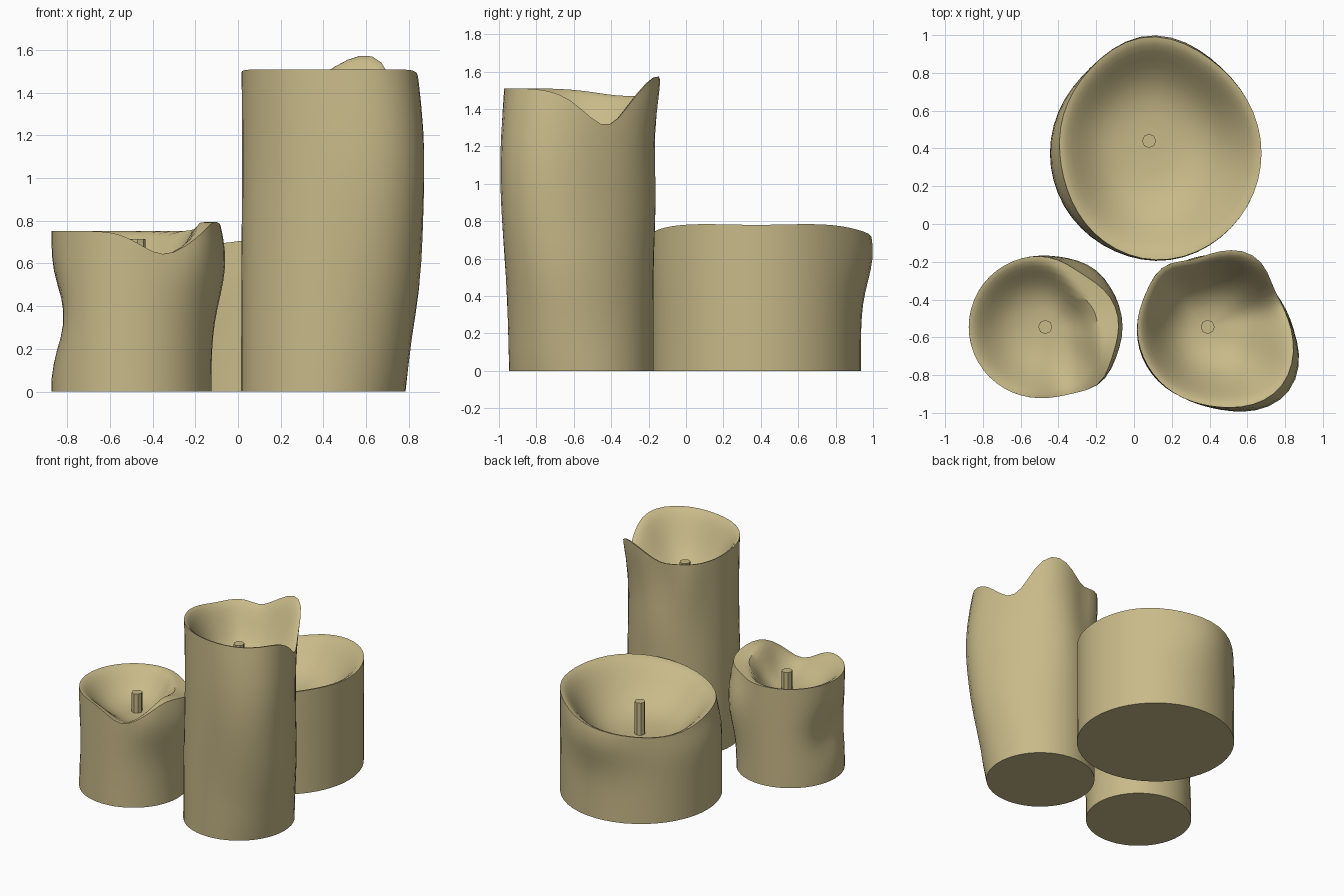
import bpy, bmesh, math
from mathutils import Vector

if "Cube" in bpy.data.objects:
    bpy.data.objects.remove(bpy.data.objects["Cube"])

wax = bpy.data.materials.new("cream_wax")
wax.diffuse_color = (0.58, 0.49, 0.25, 1)
wax.use_nodes = True
wax.node_tree.nodes["Principled BSDF"].inputs["Base Color"].default_value = wax.diffuse_color

SIDES = 48


def falloff(a, centre, width):
    """Smooth bump around an angle in degrees."""
    d = (a - centre + 180) % 360 - 180
    return math.exp(-(d / width) ** 2)


def finish(bm, name):
    bmesh.ops.recalc_face_normals(bm, faces=bm.faces)
    me = bpy.data.meshes.new(name)
    bm.to_mesh(me)
    bm.free()
    me.materials.append(wax)
    ob = bpy.data.objects.new(name, me)
    bpy.context.collection.objects.link(ob)
    bpy.ops.object.select_all(action='DESELECT')
    ob.select_set(True)
    bpy.context.view_layer.objects.active = ob
    bpy.ops.object.shade_smooth_by_angle(angle=math.radians(40))


def candle(name, centre, radius, height, rim, bulges, wick, basin_z, wick_top,
           power, shelf=(0, 45, 0)):
    """rim: (angle, width, dz); bulges: (angle, width, z, z width, dr);
    shelf: (angle, width, amount) where the basin stops short of the rim."""
    bm = bmesh.new()
    cx, cy = centre
    well = Vector((wick[0], wick[1], basin_z))
    angles = [360 * i / SIDES for i in range(SIDES)]

    def wall(a, f):
        z = f * (height + sum(dz * falloff(a, c, w) for c, w, dz in rim))
        r = radius + sum(dr * falloff(a, c, w) * math.exp(-((z - zc) / zw) ** 2)
                         for c, w, zc, zw, dr in bulges) * min(1, z / 0.12)
        t = math.radians(a)
        return Vector((cx + r * math.cos(t), cy + r * math.sin(t), z))

    rings = []
    # outer wall
    for f in [i / 12 for i in range(12)] + [0.97, 1]:
        rings.append([bm.verts.new(wall(a, f)) for a in angles])
    # melted basin: rounded shoulder, steep side, flat floor
    for t in (0.97, 0.92, 0.86, 0.79, 0.71, 0.62, 0.52, 0.4, 0.26, 0.1):
        ring = []
        for a in angles:
            p = wall(a, 1)
            q = well.lerp(p, t)
            u = min(1, t * (1 + shelf[2] * falloff(a, shelf[0], shelf[1])))
            q.z = basin_z + (p.z - basin_z) * math.sin(math.pi / 2 * u ** power)
            ring.append(bm.verts.new(q))
        rings.append(ring)
    for lo, hi in zip(rings, rings[1:]):
        for i in range(SIDES):
            j = (i + 1) % SIDES
            bm.faces.new((lo[i], lo[j], hi[j], hi[i]))
    bm.faces.new(rings[0])
    bm.faces.new(rings[-1])
    finish(bm, name)

    # wick
    bm = bmesh.new()
    bmesh.ops.create_cone(bm, cap_ends=True, segments=8, radius1=0.037,
                          radius2=0.037, depth=wick_top - basin_z + 0.02)
    bmesh.ops.translate(bm, verts=bm.verts,
                        vec=(wick[0], wick[1], (wick_top + basin_z - 0.02) / 2))
    finish(bm, name + "_wick")


candle("small_candle", (-0.5, -0.545), 0.375, 0.752,
       rim=[(-66, 24, -0.11), (-20, 27, 0.045)],
       bulges=[(0, 48, 0.62, 0.25, 0.065), (-42, 18, 0.7, 0.2, 0.035),
               (45, 25, 0.45, 0.2, 0.03), (50, 25, 0.78, 0.15, -0.035),
               (178, 30, 0.35, 0.17, -0.063)],
       wick=(-0.47, -0.545), basin_z=0.57, wick_top=0.715,
       power=3.2, shelf=(20, 45, 0.4))

candle("tall_candle", (0.4, -0.56), 0.385, 1.51,
       rim=[(20, 26, -0.2), (60, 24, 0.08), (100, 18, -0.045),
            (142, 35, -0.04)],
       bulges=[(-38, 40, 1.08, 0.68, 0.145), (-10, 40, 0.5, 0.3, 0.03),
               (60, 28, 1.6, 0.3, 0.07), (126, 18, 1.4, 0.3, 0.03),
               (105, 15, 1.3, 0.25, -0.02), (212, 30, 1.1, 0.5, -0.012),
               (80, 25, 0.95, 0.3, 0.015)],
       wick=(0.39, -0.545), basin_z=1.15, wick_top=1.315, power=3)

candle("wide_candle", (0.115, 0.375), 0.56, 0.695,
       rim=[(40, 50, 0.081), (-40, 50, 0.081), (145, 38, -0.05),
            (235, 30, -0.015)],
       bulges=[(92, 30, 0.64, 0.22, 0.065), (190, 50, 0.72, 0.15, -0.06),
               (275, 30, 0.6, 0.25, 0.012)],
       wick=(0.08, 0.44), basin_z=0.465, wick_top=0.71, power=3.4)
